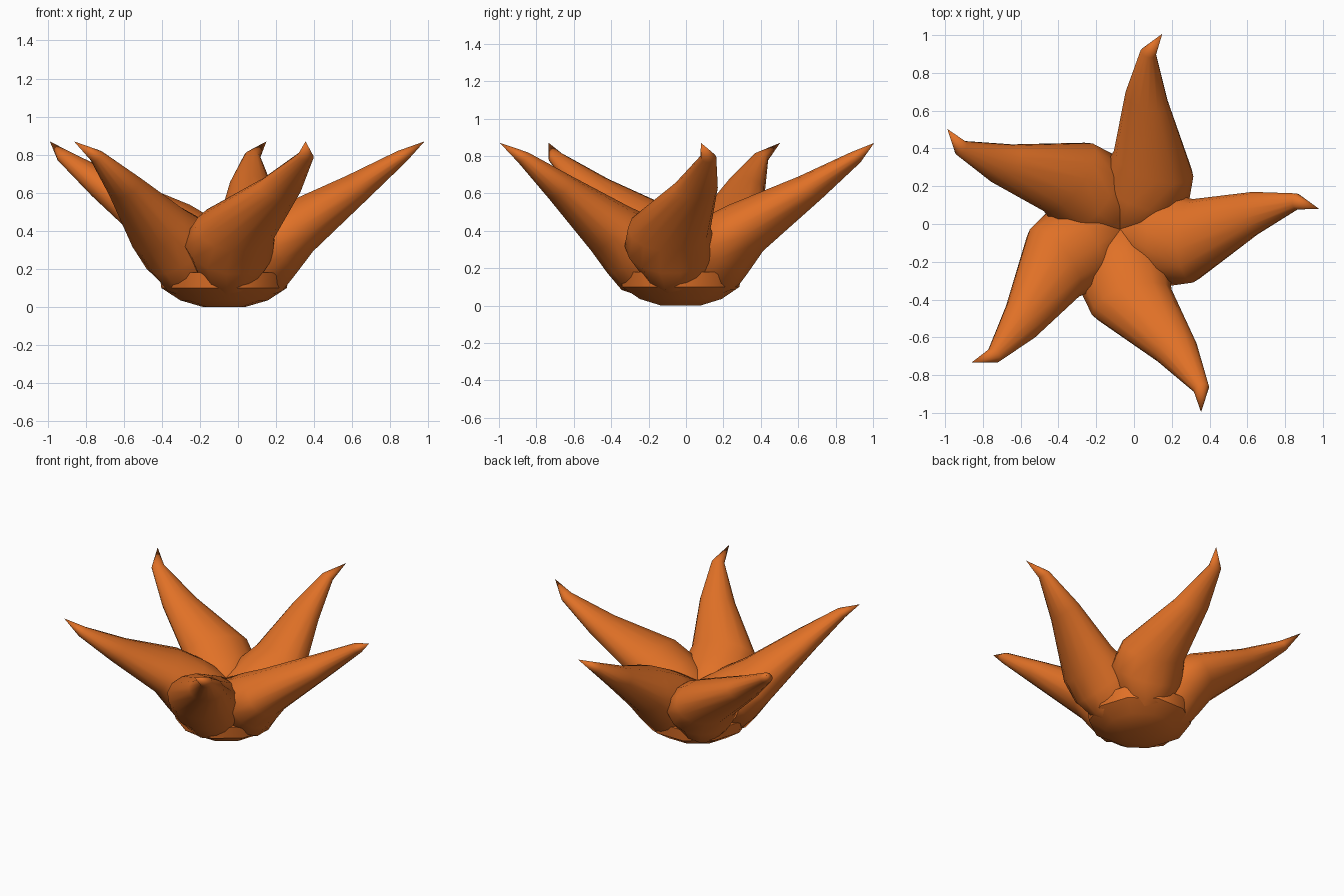
import bpy, bmesh
from math import sin, cos, pi, radians
from mathutils import Vector, Matrix

cube = bpy.data.objects.get("Cube")
if cube:
    bpy.data.objects.remove(cube, do_unlink=True)

orange = bpy.data.materials.new("petal orange")
orange.use_nodes = True
colour = (0.75, 0.165, 0.02, 1)
orange.diffuse_color = colour
orange.node_tree.nodes["Principled BSDF"].inputs["Base Color"].default_value = colour

CENTRE = Vector((-0.073, -0.028, 0))
SIDES = 14


def finish(name, bm, angle):
    """Turn a bmesh into a smooth shaded orange object."""
    bmesh.ops.recalc_face_normals(bm, faces=bm.faces)
    mesh = bpy.data.meshes.new(name)
    bm.to_mesh(mesh)
    bm.free()
    mesh.materials.append(orange)
    obj = bpy.data.objects.new(name, mesh)
    bpy.context.collection.objects.link(obj)
    bpy.ops.object.select_all(action='DESELECT')
    obj.select_set(True)
    bpy.context.view_layer.objects.active = obj
    bpy.ops.object.shade_smooth_by_angle(angle=radians(angle))
    return obj


def loft(bm, rings):
    """Bridge consecutive rings of vertices."""
    for a, b in zip(rings, rings[1:]):
        n = len(a)
        for i in range(n):
            j = (i + 1) % n
            bm.faces.new((a[i], a[j], b[j], b[i]))


# Petal stations: ridge x, ridge z, keel x, keel z, right edge y, left edge y
STATIONS = [
    (-0.05, 0.22, 0.10, 0.01, -0.12, 0.09),
    (0.00, 0.39, 0.31, 0.08, -0.23, 0.15),
    (0.14, 0.465, 0.38, 0.17, -0.30, 0.19),
    (0.30, 0.54, 0.47, 0.29, -0.282, 0.16),
    (0.64, 0.69, 0.76, 0.57, -0.04, 0.198),
    (0.91, 0.82, 0.96, 0.765, 0.105, 0.19),
]
TIP = (1.053, 0.108, 0.87)


def petal(name, turn):
    bm = bmesh.new()
    rings = []
    for tx, tz, kx, kz, right, left in STATIONS:
        ring = []
        for i in range(SIDES):
            a = 2 * pi * i / SIDES
            up, side = (1 + sin(a)) / 2, (1 + cos(a)) / 2
            ring.append(bm.verts.new((kx + (tx - kx) * up,
                                      right + (left - right) * side,
                                      kz + (tz - kz) * up)))
        rings.append(ring)
    loft(bm, rings)
    bm.faces.new(rings[0])
    tip = bm.verts.new(TIP)
    last = rings[-1]
    for i in range(SIDES):
        bm.faces.new((last[i], last[(i + 1) % SIDES], tip))
    bm.transform(Matrix.Translation(CENTRE) @ Matrix.Rotation(turn, 4, 'Z'))
    return finish(name, bm, 50)


for k in range(5):
    petal(f"petal_{k + 1}", radians(72 * k))

# Shallow faceted cup that joins the petals underneath
bm = bmesh.new()
cup = []
for radius, z in [(0.11, 0), (0.23, 0.035), (0.33, 0.1), (0.34, 0.18)]:
    cup.append([bm.verts.new(CENTRE + Vector((radius * cos(a), radius * sin(a), z)))
                for a in (2 * pi * i / 10 for i in range(10))])
loft(bm, cup)
bm.faces.new(cup[0])
bm.faces.new(cup[-1])
finish("flower_base", bm, 40)
